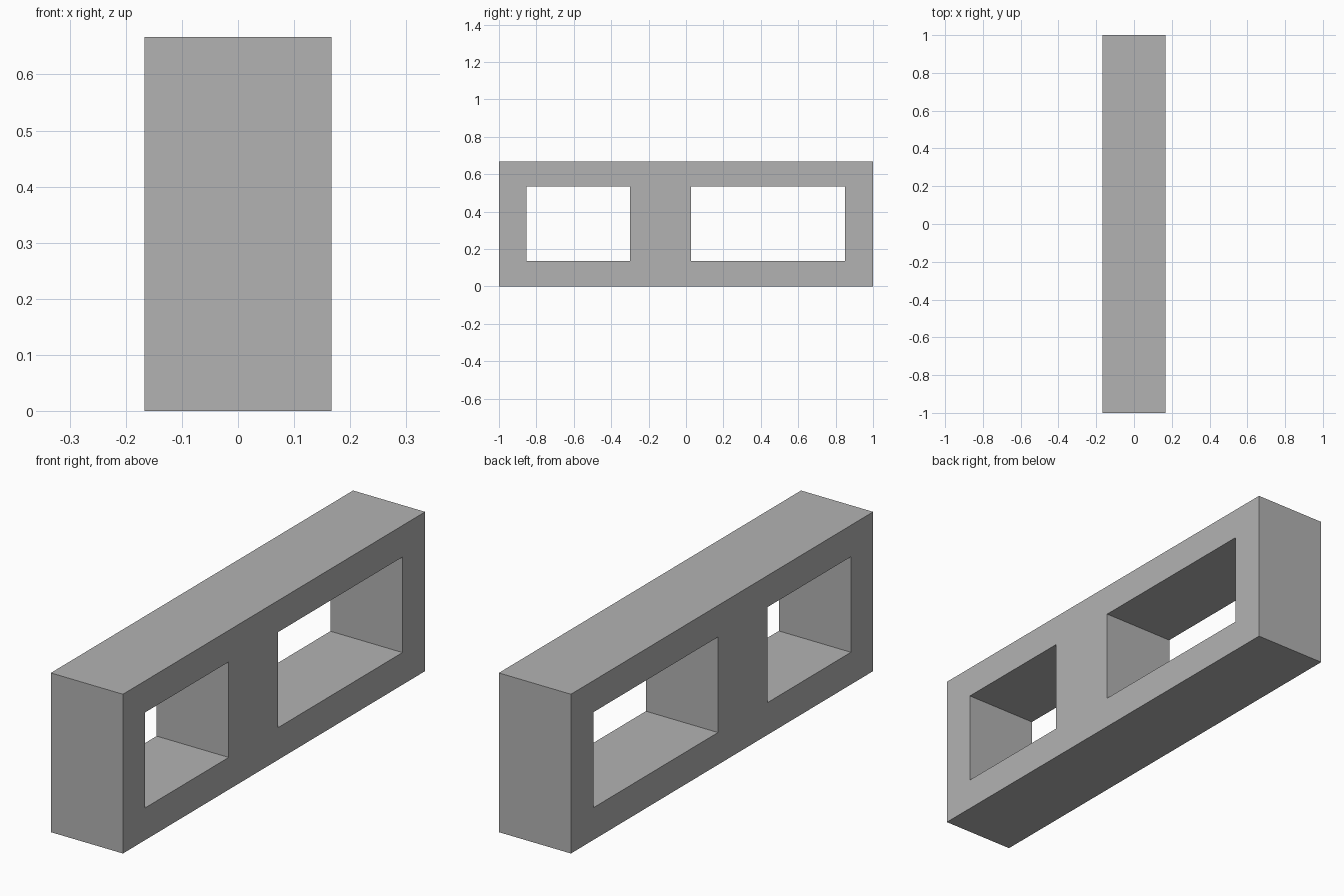
import bpy
import bmesh

cube = bpy.data.objects.get("Cube")
if cube:
    bpy.data.objects.remove(cube, do_unlink=True)

HALF_WIDTH = 0.167
Y_LINES = [-1.0, -0.853, -0.3, 0.027, 0.85, 1.0]
Z_LINES = [0.0, 0.135, 0.535, 0.667]
OPENINGS = {(1, 1), (3, 1)}  # cells left open, as (column, row)

# Single grey material
grey = bpy.data.materials.new("plain grey")
grey.use_nodes = True
colour = (0.45, 0.45, 0.45, 1.0)
grey.diffuse_color = colour
grey.node_tree.nodes["Principled BSDF"].inputs["Base Color"].default_value = colour

# Side profile: a frame of cells around the two openings
bm = bmesh.new()
grid = [[bm.verts.new((-HALF_WIDTH, y, z)) for z in Z_LINES] for y in Y_LINES]
for i in range(len(Y_LINES) - 1):
    for j in range(len(Z_LINES) - 1):
        if (i, j) not in OPENINGS:
            bm.faces.new((grid[i][j], grid[i + 1][j], grid[i + 1][j + 1], grid[i][j + 1]))

# Thicken the profile across the width
result = bmesh.ops.extrude_face_region(bm, geom=bm.faces[:], use_keep_orig=True)
moved = [v for v in result["geom"] if isinstance(v, bmesh.types.BMVert)]
bmesh.ops.translate(bm, verts=moved, vec=(2 * HALF_WIDTH, 0, 0))
bmesh.ops.recalc_face_normals(bm, faces=bm.faces[:])

mesh = bpy.data.meshes.new("block_frame")
bm.to_mesh(mesh)
bm.free()
mesh.materials.append(grey)
block_frame = bpy.data.objects.new("block_frame", mesh)
bpy.context.collection.objects.link(block_frame)
